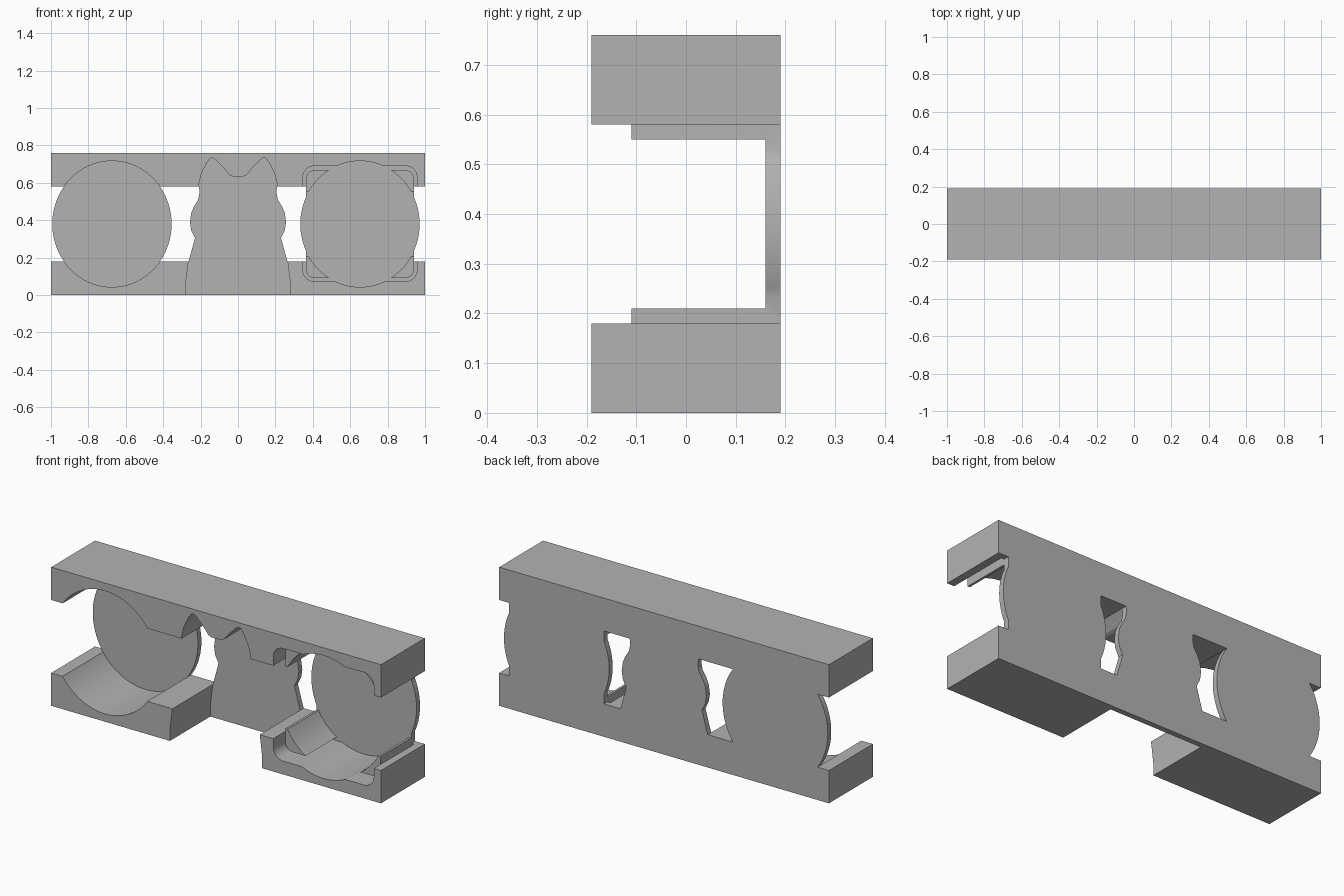
import bpy, bmesh
from math import cos, sin, pi, radians

cube = bpy.data.objects.get("Cube")
if cube:
    bpy.data.objects.remove(cube, do_unlink=True)

BACK, FRONT, FLOOR = 0.19, -0.19, 0.16   # body faces and pocket floor, along y
OPEN = -0.3                              # cutters start in front of the body
MID = 0.38                               # height of the pocket centres

grey = bpy.data.materials.new("plain grey")
grey.use_nodes = True
grey.diffuse_color = (0.45, 0.45, 0.45, 1)
grey.node_tree.nodes["Principled BSDF"].inputs["Base Color"].default_value = (0.45, 0.45, 0.45, 1)


def prism(name, outline, y0, y1):
    """Extrude an x-z outline along y."""
    bm = bmesh.new()
    face = bm.faces.new([bm.verts.new((x, y0, z)) for x, z in outline])
    side = bmesh.ops.extrude_face_region(bm, geom=[face])["geom"]
    moved = [v for v in side if isinstance(v, bmesh.types.BMVert)]
    bmesh.ops.translate(bm, verts=moved, vec=(0, y1 - y0, 0))
    bmesh.ops.recalc_face_normals(bm, faces=bm.faces)
    mesh = bpy.data.meshes.new(name)
    bm.to_mesh(mesh)
    bm.free()
    mesh.materials.append(grey)
    obj = bpy.data.objects.new(name, mesh)
    bpy.context.collection.objects.link(obj)
    return obj


def box(x0, x1, z0, z1):
    return [(x0, z0), (x1, z0), (x1, z1), (x0, z1)]


def oval(cx, n=96):
    return [(cx + 0.319 * cos(2 * pi * i / n), MID + 0.337 * sin(2 * pi * i / n)) for i in range(n)]


def rounded(x0, x1, z0, z1, r, n=8):
    corners = [(x1 - r, z1 - r), (x0 + r, z1 - r), (x0 + r, z0 + r), (x1 - r, z0 + r)]
    return [(cx + r * cos(pi / 2 * (k + i / n)), cz + r * sin(pi / 2 * (k + i / n)))
            for k, (cx, cz) in enumerate(corners) for i in range(n + 1)]


def figure(bottom):
    """Eared figure with a wide base, mirrored about x = 0."""
    half = [(0.28, bottom), (0.28, 0.06), (0.265, 0.18), (0.245, 0.25), (0.23, 0.305),
            (0.25, 0.345), (0.257, 0.39), (0.25, 0.44), (0.235, 0.475), (0.213, 0.51),
            (0.205, 0.55), (0.21, 0.59), (0.195, 0.65), (0.165, 0.71), (0.15, 0.73),
            (0.135, 0.735), (0.115, 0.72), (0.07, 0.672), (0.045, 0.642), (0.03, 0.635)]
    return half + [(-x, z) for x, z in reversed(half)]


body = prism("pocketed_holder", box(-1, 1, 0, 0.18), FRONT, BACK)


def combine(operation, tool):
    tool.hide_render = True
    mod = body.modifiers.new(tool.name, "BOOLEAN")
    mod.operation, mod.solver, mod.object = operation, "EXACT", tool
    graph = bpy.context.evaluated_depsgraph_get()
    mesh = bpy.data.meshes.new_from_object(body.evaluated_get(graph))
    body.modifiers.clear()
    body.data = mesh
    bpy.data.objects.remove(tool, do_unlink=True)


LEFT, RIGHT = -0.674, 0.652

# Upper bar and thin back plates
combine("UNION", prism("upper_bar", box(-1, 1, 0.58, 0.76), FRONT, BACK))
for outline in (oval(LEFT), oval(RIGHT), figure(0)):
    combine("UNION", prism("back_plate", outline, FLOOR, BACK))

# Square groove with recessed corner wedges around one round pocket
combine("DIFFERENCE", prism("groove", rounded(0.347, 0.957, 0.073, 0.69, 0.06), OPEN, FLOOR))
combine("UNION", prism("corner_wedges", rounded(0.364, 0.94, 0.092, 0.668, 0.045), -0.11, BACK))
combine("DIFFERENCE", prism("wedge_gap", box(0.3, 0.99, 0.21, 0.55), OPEN, FLOOR))

# Pockets open to the front
for outline in (oval(LEFT), oval(RIGHT), figure(-0.1)):
    combine("DIFFERENCE", prism("pocket", outline, OPEN, FLOOR))

bpy.ops.object.select_all(action="DESELECT")
body.select_set(True)
bpy.context.view_layer.objects.active = body
bpy.ops.object.shade_smooth_by_angle(angle=radians(25))
